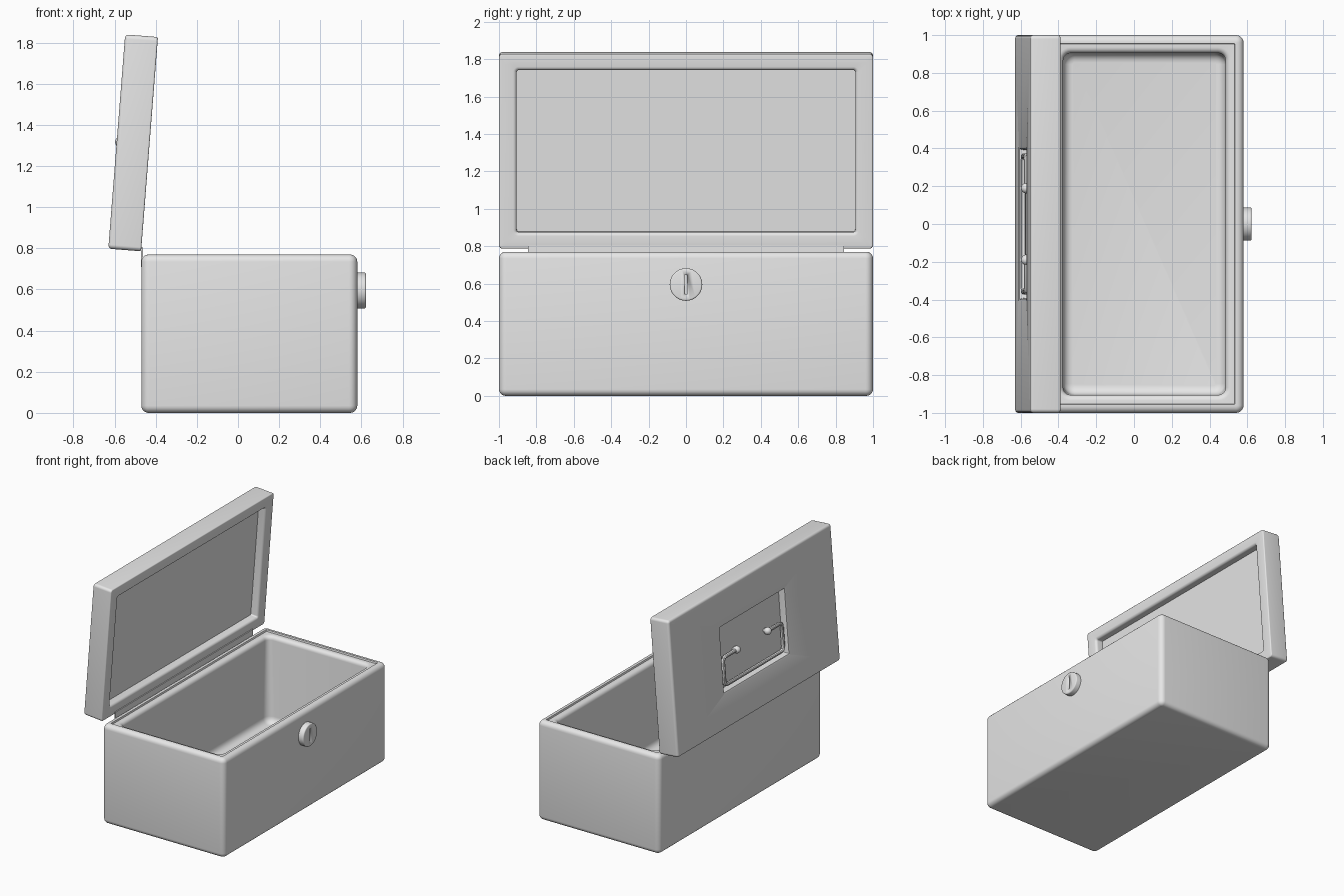
import bpy, bmesh, math
from mathutils import Matrix, Vector

cube = bpy.data.objects.get("Cube")
if cube:
    bpy.data.objects.remove(cube, do_unlink=True)

grey = bpy.data.materials.new("plain grey")
grey.use_nodes = True
colour = (0.8, 0.8, 0.8, 1)
grey.diffuse_color = colour
grey.node_tree.nodes["Principled BSDF"].inputs["Base Color"].default_value = colour


def finish(name, bm, matrix=Matrix()):
    bmesh.ops.recalc_face_normals(bm, faces=bm.faces)
    mesh = bpy.data.meshes.new(name)
    bm.to_mesh(mesh)
    bm.free()
    mesh.materials.append(grey)
    obj = bpy.data.objects.new(name, mesh)
    bpy.context.collection.objects.link(obj)
    obj.matrix_world = matrix
    bpy.ops.object.select_all(action="DESELECT")
    obj.select_set(True)
    bpy.context.view_layer.objects.active = obj
    bpy.ops.object.shade_smooth_by_angle(angle=math.radians(35))
    return obj


def loft(name, rings, matrix, steps=6):
    """Skin a stack of rounded rectangles (half x, half y, z, corner radius)."""
    bm = bmesh.new()
    loops = []
    for hx, hy, z, r in rings:
        loop = []
        for k, (sx, sy) in enumerate([(1, 1), (-1, 1), (-1, -1), (1, -1)]):
            for i in range(steps + 1):
                a = math.pi / 2 * (k + i / steps)
                loop.append(bm.verts.new((sx * (hx - r) + r * math.cos(a),
                                          sy * (hy - r) + r * math.sin(a), z)))
        loops.append(loop)
    for a, b in zip(loops, loops[1:]):
        n = len(a)
        for i in range(n):
            j = (i + 1) % n
            bm.faces.new((a[i], a[j], b[j], b[i]))
    bm.faces.new(loops[0])
    bm.faces.new(loops[-1])
    return finish(name, bm, matrix)


def arc(hx, hy, z, r, start, end, corner, steps=5):
    """Rings that sweep a rounded edge around the centre line hx, hy, z."""
    out = []
    for i in range(steps + 1):
        a = math.radians(start + (end - start) * i / steps)
        d = r * math.cos(a)
        out.append((hx + d, hy + d, z + r * math.sin(a), corner + d))
    return out


# Open box: outer shell, stepped rim, inner walls and filleted floor
HX, HY, TOP, B = 0.525, 1.0, 0.77, 0.035
box_rings = (arc(HX - B, HY - B, B, B, -90, 0, 0.005)
             + arc(HX - B, HY - B, TOP - B, B, 0, 90, 0.005)
             + [(HX - 0.045, HY - 0.045, TOP, 0.005),
                (HX - 0.048, HY - 0.048, TOP - 0.012, 0.005)]
             + arc(HX - 0.065, HY - 0.065, TOP - 0.042, 0.03, 90, 180, 0.07)
             + arc(HX - 0.145, HY - 0.145, 0.14, 0.05, 0, -90, 0.01))
loft("box", box_rings, Matrix.Translation((0.055, 0, 0)))

# Lid: handle recess, outer face, sides, rim and cavity, tilted open
lid_place = (Matrix.Translation((-0.51, 0, 1.313))
             @ Matrix.Rotation(math.radians(94.5), 4, "Y"))
LX, LT, E = 0.5225, 0.08, 0.018
lid_rings = ([(0.24, 0.39, -0.03, 0.003), (0.245, 0.395, -0.066, 0.003)]
             + [(0.25, 0.40, -0.076, 0.003), (0.26, 0.41, -LT, 0.003)]
             + arc(LX - E, HY - E, -LT + E, E, -90, 0, 0.003)
             + arc(LX - 0.008, HY - 0.008, LT - 0.008, 0.008, 0, 90, 0.012)
             + arc(0.454, 0.925, LT - 0.02, 0.02, 90, 180, 0.03)
             + [(0.434, 0.905, 0.02, 0.01)])
loft("lid", lid_rings, lid_place)

# Carrying handle: bent rod hanging from two knobs
curve = bpy.data.curves.new("handle_path", "CURVE")
curve.dimensions = "3D"
curve.bevel_depth = 0.014
curve.bevel_resolution = 3
curve.use_fill_caps = True
half = [(0, 0.19), (0, 0.335), (0.008, 0.352), (0.025, 0.36),
        (0.185, 0.36), (0.202, 0.352), (0.21, 0.335)]
path = half + [(x, -y) for x, y in reversed(half)]
spline = curve.splines.new("POLY")
spline.points.add(len(path) - 1)
for p, (x, y) in zip(spline.points, path):
    p.co = (x, y, -0.06, 1)
rod_source = bpy.data.objects.new("handle_path", curve)
bpy.context.collection.objects.link(rod_source)
bm = bmesh.new()
bm.from_mesh(rod_source.to_mesh())
bpy.data.objects.remove(rod_source, do_unlink=True)
finish("handle_rod", bm, lid_place)

for side, y in (("left", 0.19), ("right", -0.19)):
    bm = bmesh.new()
    bmesh.ops.create_uvsphere(bm, u_segments=20, v_segments=12, radius=0.028,
                              matrix=Matrix.Translation((0, y, -0.06)))
    bmesh.ops.create_cone(bm, cap_ends=True, segments=16, radius1=0.015, radius2=0.015,
                          depth=0.04, matrix=Matrix.Translation((0, y, -0.04)))
    finish("handle_knob_" + side, bm, lid_place)

# Hinge plate joining lid and box
bm = bmesh.new()
bmesh.ops.create_cube(bm, size=1, matrix=Matrix.Translation((-0.467, 0, 0.757))
                      @ Matrix.Diagonal((0.01, 1.69, 0.095, 1)))
finish("hinge_plate", bm)

# Round lock with a cut keyhole slot
bm = bmesh.new()
bmesh.ops.create_cone(bm, cap_ends=True, segments=48, radius1=0.087, radius2=0.087,
                      depth=0.06, matrix=Matrix.Translation((0.593, 0, 0.595))
                      @ Matrix.Rotation(math.pi / 2, 4, "Y"))
rim = [e for e in bm.edges if all(v.co.x > 0.6 for v in e.verts)]
bmesh.ops.bevel(bm, geom=rim, offset=0.008, segments=3, profile=0.5, affect="EDGES")
lock = finish("lock", bm)

bm = bmesh.new()
bmesh.ops.create_cube(bm, size=1, matrix=Matrix.Translation((0.62, 0, 0.595))
                      @ Matrix.Diagonal((0.05, 0.017, 0.1, 1)))
cutter = finish("keyhole_cutter", bm)
cutter.hide_render = True
cutter.hide_set(True)
slot = lock.modifiers.new("keyhole", "BOOLEAN")
slot.object = cutter
slot.operation = "DIFFERENCE"
slot.solver = "EXACT"
